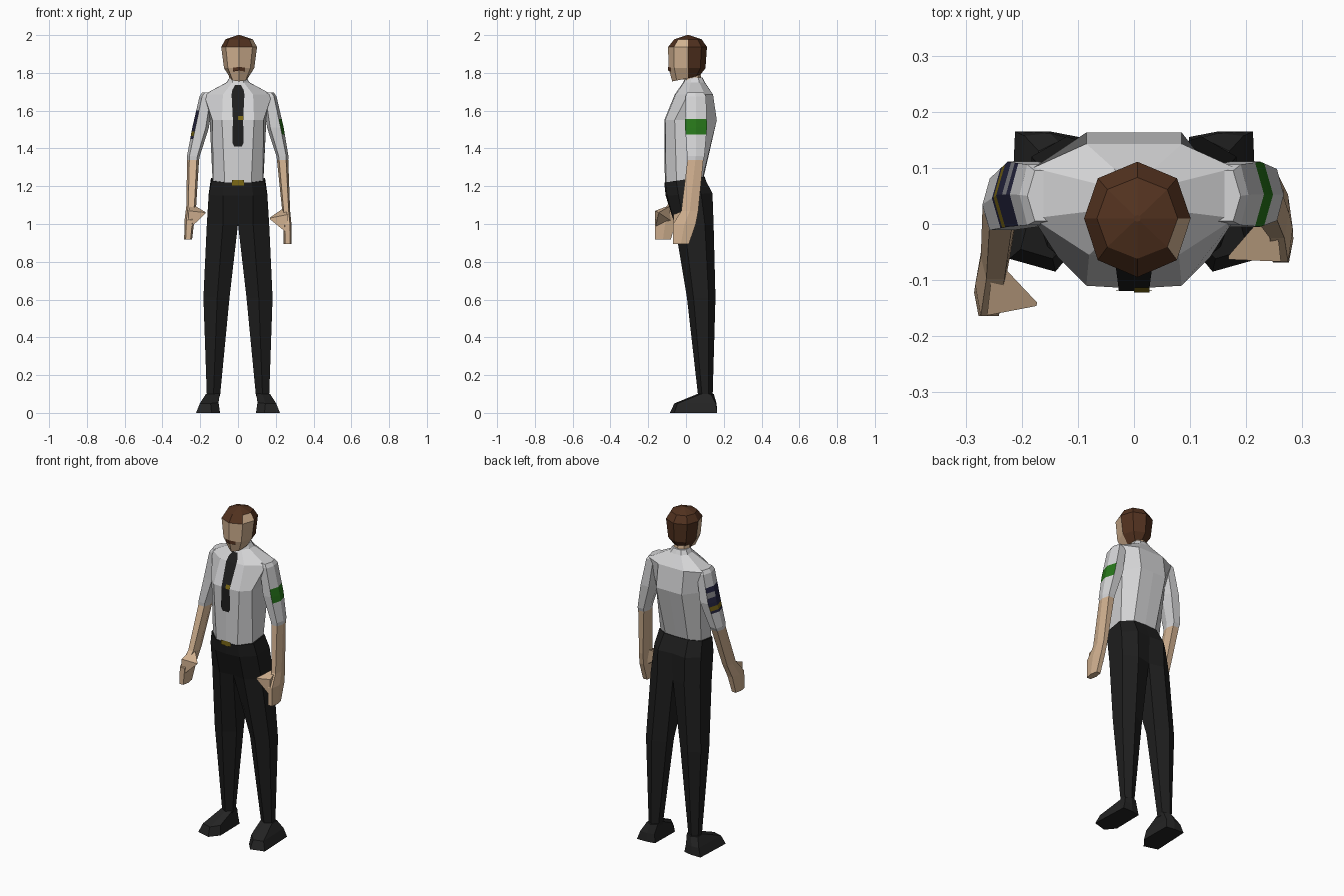
import bpy, bmesh, math
from mathutils import Vector

if "Cube" in bpy.data.objects:
    bpy.data.objects.remove(bpy.data.objects["Cube"])

COLOURS = {
    "shirt_white": (0.66, 0.66, 0.67), "skin": (0.64, 0.44, 0.28),
    "hair_brown": (0.085, 0.032, 0.014), "trouser_black": (0.013, 0.013, 0.013),
    "shoe_black": (0.017, 0.017, 0.017), "armband_green": (0.02, 0.18, 0.01),
    "patch_navy": (0.02, 0.02, 0.055), "gold": (0.2, 0.14, 0.008),
    "patch_grey": (0.25, 0.25, 0.27),
}
MATS = {}
for mat_name, rgb in COLOURS.items():
    MATS[mat_name] = bpy.data.materials.new(mat_name)
    MATS[mat_name].diffuse_color = (*rgb, 1)


def loft(name, rings, colour, caps=True, mirror=False, closed=True):
    """Skin rings of 3D points; colour is a name or a rule (centre, normal) -> name."""
    bm = bmesh.new()
    rows = [[bm.verts.new(p) for p in ring] for ring in rings]
    n = len(rows[0])
    for a, b in zip(rows, rows[1:]):
        for i in range(n if closed else n - 1):
            j = (i + 1) % n
            bm.faces.new((a[i], a[j], b[j], b[i]))
    if caps:
        bm.faces.new(rows[0])
        bm.faces.new(rows[-1])
    if mirror:
        geom = bmesh.ops.duplicate(bm, geom=bm.verts[:] + bm.edges[:] + bm.faces[:])["geom"]
        for v in geom:
            if isinstance(v, bmesh.types.BMVert):
                v.co.x = -v.co.x
    bmesh.ops.recalc_face_normals(bm, faces=bm.faces[:])
    me = bpy.data.meshes.new(name)
    used = []
    for f in bm.faces:
        f.normal_update()
        key = colour if isinstance(colour, str) else colour(f.calc_center_median(), f.normal)
        if key not in used:
            used.append(key)
            me.materials.append(MATS[key])
        f.material_index = used.index(key)
    bm.to_mesh(me)
    bm.free()
    ob = bpy.data.objects.new(name, me)
    bpy.context.collection.objects.link(ob)
    return ob


def symmetric_ring(z, yf, corner, front, back, rear, yb, lift=0.0):
    """Ten-sided body ring; lift raises the back of the ring."""
    half = [corner, front, back, rear]
    pts = [(0, yf)] + half + [(0, yb)] + [(-x, y) for x, y in reversed(half)]
    return [(x, y, z + lift * (y - yf) / (yb - yf)) for x, y in pts]


# Shirt body
loft("shirt", [
    symmetric_ring(1.215, -.112, (.07, -.106), (.132, -.05), (.135, .05), (.075, .088), .093, .03),
    symmetric_ring(1.55, -.115, (.085, -.11), (.135, -.06), (.15, .08), (.085, .163), .163),
    symmetric_ring(1.685, -.06, (.08, -.055), (.18, .01), (.18, .1), (.085, .143), .143),
    symmetric_ring(1.75, -.015, (.03, -.01), (.058, .025), (.06, .07), (.035, .098), .1),
    symmetric_ring(1.775, -.005, (.025, 0), (.045, .03), (.045, .065), (.025, .085), .088),
], "shirt_white")

# Trousers: both legs meet on the centre line down to the crotch
LEG = [
    (1.22, .03, [(0, -.115), (.072, -.109), (.14, -.052), (.143, .05), (.08, .094), (0, .098)]),
    (1.15, .01, [(0, -.108), (.08, -.1), (.155, -.04), (.155, .08), (.09, .14), (0, .13)]),
    (1.00, 0, [(0, -.045), (.08, -.06), (.165, -.01), (.165, .1), (.09, .146), (0, .125)]),
    (0.61, 0, [(.045, .05), (.11, .005), (.183, .04), (.183, .12), (.12, .156), (.045, .12)]),
    (0.09, 0, [(.095, .085), (.13, .064), (.165, .085), (.165, .12), (.135, .141), (.1, .12)]),
]
loft("trousers", [[(x, y, z + lift * (y + .11) / .2) for x, y in pts] for z, lift, pts in LEG],
     "trouser_black", mirror=True)

# Shoes
SHOE = [
    [(.095, -.03, 0), (.14, -.085, 0), (.222, -.062, 0), (.212, .165, 0), (.15, .165, 0), (.098, .155, 0)],
    [(.103, -.02, .055), (.145, -.062, .05), (.202, -.045, .05), (.195, .157, .05), (.15, .162, .05),
     (.105, .15, .05)],
    [(.096, .085, .105), (.13, .06, .1), (.17, .08, .1), (.17, .13, .1), (.135, .147, .1), (.097, .13, .105)],
]
loft("shoes", SHOE, "shoe_black", mirror=True)

# Neck
loft("neck", [[(r * math.cos(k * math.pi / 4), y + r * math.sin(k * math.pi / 4), z) for k in range(8)]
              for z, r, y in ((1.72, .05, .04), (1.765, .047, .035), (1.83, .045, .025))], "skin")

# Head: octagonal rings, hair chosen by height and side
HX, HY = .006, .01
HEAD = [(1.755, .046, -.073, .075, .033), (1.825, .08, -.092, .103, 0), (1.937, .095, -.095, .111, 0),
        (1.978, .072, -.062, .083, 0), (2.0, .006, .004, .016, 0)]


def head_ring(z, w, yf, yb, lift):
    ring = []
    for k in range(8):
        s, c = math.sin(k * math.pi / 4), -math.cos(k * math.pi / 4)
        y = HY + (c * (HY - yf) if c < 0 else c * (yb - HY))
        ring.append((HX + 1.05 * w * s if k % 4 != 2 else HX + w * s, y, z + lift * (c + 1) / 2))
    return ring


def head_colour(c, n):
    if c.z < 1.76 or (n.z < -.7):
        return "skin"
    if c.y > HY or c.z > 1.975:
        return "hair_brown"
    if c.z > 1.937 and not (c.x > .06 and c.y > -.05):
        return "hair_brown"
    return "skin"


loft("head", [head_ring(*r) for r in HEAD], head_colour)

# Moustache: thin strip bent around the ridge of the face
loft("moustache", [[(HX + x, -.094 + abs(x) * .45, z - abs(x) * .15) for x in (-.032, -.012, 0, .012, .032)]
                   for z in (1.812, 1.832)], "hair_brown", caps=False, closed=False)


# Arms: six-sided rings (x, y, z, half width, half depth), with extra cuts for badges
def arm(name, side, keys, cuts, colour):
    for z in cuts:
        for i in range(len(keys) - 1):
            a, b = keys[i], keys[i + 1]
            if a[2] > z > b[2]:
                t = (a[2] - z) / (a[2] - b[2])
                keys.insert(i + 1, tuple(p + (q - p) * t for p, q in zip(a, b)))
                break
    shape = [(1, 0), (.62, 1), (-.62, 1), (-1, 0), (-.62, -1), (.62, -1)]
    loft(name, [[(side * (x + hx * u), y + hy * v, z) for u, v in shape]
                for x, y, z, hx, hy in keys], colour)


def sleeve_or_skin(c):
    return "shirt_white" if c.z > 1.35 else "skin"


def band_colour(c, n):
    return "armband_green" if 1.475 < c.z < 1.555 and n.x > .6 else sleeve_or_skin(c)


def patch_colour(c, n):
    if not (1.45 < c.z < 1.6 and n.x < -.6):
        return sleeve_or_skin(c)
    if 1.465 < c.z < 1.49:
        return "gold"
    if 1.54 < c.z < 1.57 and c.y > .055:
        return "patch_grey"
    return "patch_navy"


SHOULDER = [(.155, .05, 1.695, .035, .045), (.168, .052, 1.675, .036, .054),
            (.198, .053, 1.51, .044, .058)]
arm("arm_with_band", 1, SHOULDER + [
    (.235, .052, 1.36, .032, .046), (.236, .05, 1.34, .03, .042), (.255, .02, 1.07, .021, .045),
    (.261, -.008, 1.0, .022, .06), (.263, -.027, .893, .021, .042)], [1.555, 1.475], band_colour)
arm("arm_with_patch", -1, SHOULDER + [
    (.236, .035, 1.36, .034, .046), (.238, .03, 1.34, .032, .04), (.247, -.058, 1.1, .026, .04),
    (.257, -.108, 1.02, .026, .056), (.264, -.122, .918, .021, .042)],
    [1.6, 1.57, 1.54, 1.49, 1.465, 1.45], patch_colour)


# Thumbs: wedges tapering inwards from the hand
def thumb(name, side, y, z, tip):
    base = [(.25, y + .05, z + .07), (.262, y - .055, z + .03), (.262, y - .055, z - .07), (.25, y + .04, z - .03)]
    end = [tuple(Vector(tip).lerp(Vector(p), .06)) for p in base]
    loft(name, [[(side * a, b, c) for a, b, c in ring] for ring in (base, end)], "skin")


thumb("thumb_band_side", 1, -.012, 1.02, (.163, -.063, 1.03))
thumb("thumb_patch_side", -1, -.108, 1.04, (.168, -.145, 1.06))


# Flat details following the shirt front
def front_y(z):
    prof = [(1.215, -.112), (1.55, -.115), (1.685, -.06), (1.75, -.015)]
    for (z0, y0), (z1, y1) in zip(prof, prof[1:]):
        if z <= z1:
            return y0 + (y1 - y0) * (z - z0) / (z1 - z0)
    return prof[-1][1]


def strip(name, rows, colour, gap):
    loft(name, [[(x0, front_y(z) - gap, z), (x1, front_y(z) - gap, z)] for z, x0, x1 in rows],
         colour, caps=False, closed=False)


strip("tie", [(1.41, -.02, .02), (1.43, -.03, .03), (1.55, -.027, .027), (1.685, -.034, .034),
              (1.71, -.03, .03), (1.735, -.016, .016)], "trouser_black", .004)
strip("tie_clip", [(1.55, 0, .028), (1.572, 0, .028)], "gold", .007)
strip("belt_buckle", [(1.204, -.032, .032), (1.232, -.032, .032)], "gold", .006)

for m in bpy.data.materials:
    if m.users and not m.is_grease_pencil:
        m.use_nodes = True
        m.node_tree.nodes["Principled BSDF"].inputs["Base Color"].default_value = m.diffuse_color
